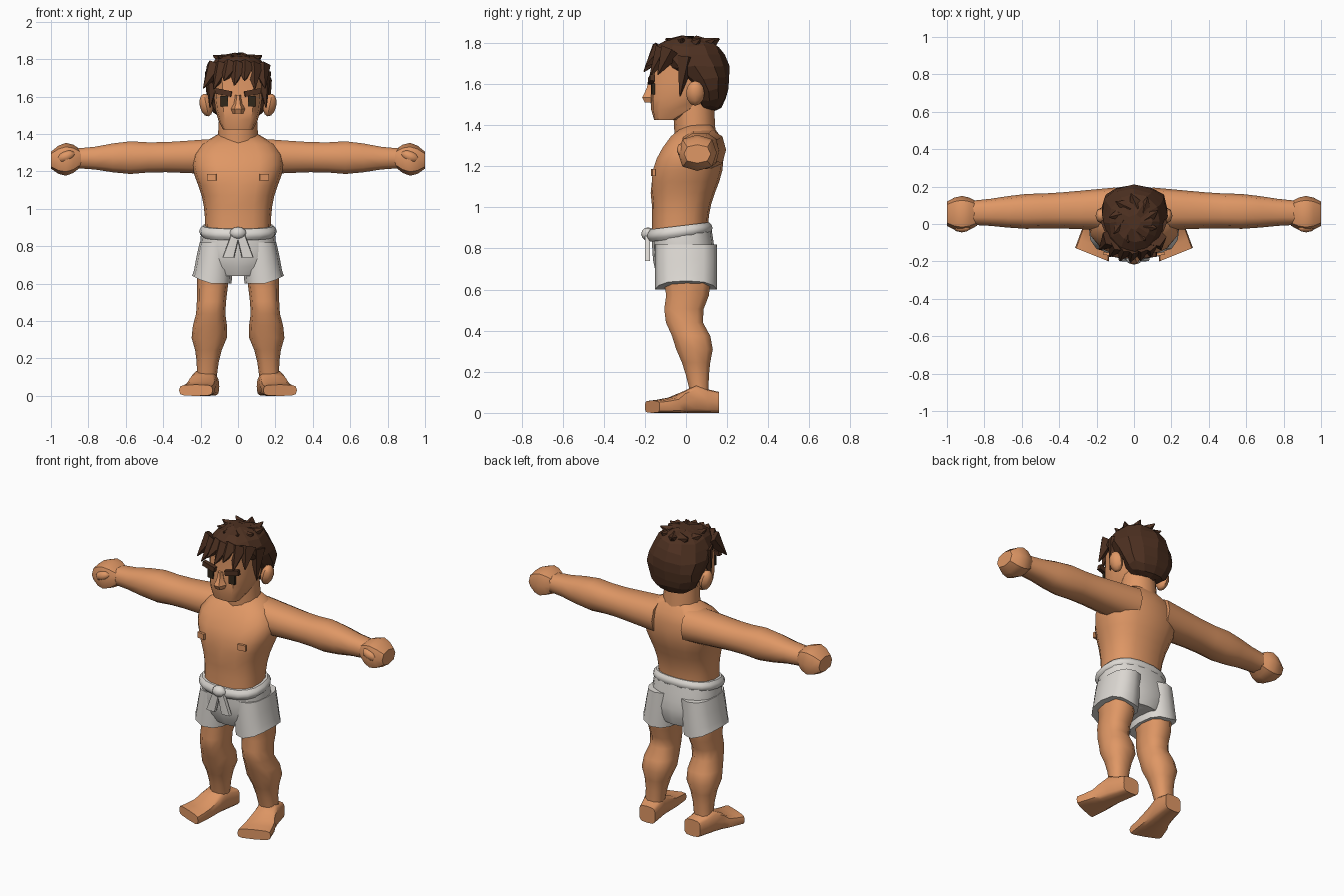
import bpy, bmesh, math, random
from mathutils import Vector, Matrix

random.seed(4)
default_cube = bpy.data.objects.get("Cube")
if default_cube:
    bpy.data.objects.remove(default_cube, do_unlink=True)


def material(name, *rgb):
    mat = bpy.data.materials.new(name)
    mat.use_nodes = True
    mat.diffuse_color = (*rgb, 1)
    shader = mat.node_tree.nodes["Principled BSDF"]
    shader.inputs["Base Color"].default_value = (*rgb, 1)
    return mat


SKIN = material("skin", .74, .31, .13)
HAIR = material("brown hair", .075, .03, .015)
CLOTH = material("white cloth", .72, .69, .65)
DARK = material("dark eye", .03, .02, .01)


def bump(t, at, width):
    """Soft swelling around one place along a part."""
    return math.exp(-((t - at) / width) ** 2)


def arch(t):
    return math.sin(math.pi * t)


def finish(name, bm, mat, mirror=False, angle=45):
    bmesh.ops.recalc_face_normals(bm, faces=bm.faces)
    mesh = bpy.data.meshes.new(name)
    bm.to_mesh(mesh)
    bm.free()
    mesh.materials.append(mat)
    part = bpy.data.objects.new(name, mesh)
    bpy.context.collection.objects.link(part)
    if mirror:
        part.modifiers.new("mirror", "MIRROR").use_mirror_merge = False
    if angle:
        bpy.ops.object.select_all(action="DESELECT")
        part.select_set(True)
        bpy.context.view_layer.objects.active = part
        bpy.ops.object.shade_smooth_by_angle(angle=math.radians(angle))


def loft(name, rule, mat, axis="z", rings=9, sides=12, power=2.5, warp=None, **style):
    """Skin cross-sections; the rule maps t in 0..1 to (x, y, z, radius, radius)."""
    bm = bmesh.new()
    loops = []
    for step in range(rings):
        x, y, z, wide, deep = rule(step / (rings - 1))
        loop = []
        for side in range(sides):
            turn = math.tau * side / sides
            c, s = math.cos(turn), math.sin(turn)
            a = wide * math.copysign(abs(c) ** (2 / power), c)
            b = deep * math.copysign(abs(s) ** (2 / power), s)
            offset = {"z": (a, b, 0), "x": (0, a, b), "y": (a, 0, b)}[axis]
            point = Vector((x, y, z)) + Vector(offset)
            loop.append(bm.verts.new(warp(point) if warp else point))
        loops.append(loop)
    for low, high in zip(loops, loops[1:]):
        for i in range(sides):
            bm.faces.new((low[i - 1], low[i], high[i], high[i - 1]))
    bm.faces.new(loops[0])
    bm.faces.new(loops[-1])
    finish(name, bm, mat, **style)


def placed(center, size, tilt=0, turn=0):
    return (Matrix.Translation(center) @ Matrix.Rotation(tilt, 4, "Y")
            @ Matrix.Rotation(turn, 4, "Z") @ Matrix.Diagonal((*size, 1)))


def box(name, center, size, mat, **pose):
    bm = bmesh.new()
    bmesh.ops.create_cube(bm, size=1, matrix=placed(center, size, **pose))
    finish(name, bm, mat, mirror=True, angle=0)


def blob(name, center, radii, mat, mirror=False, **pose):
    bm = bmesh.new()
    bmesh.ops.create_uvsphere(bm, u_segments=8, v_segments=6, radius=1,
                              matrix=placed(center, radii, **pose))
    finish(name, bm, mat, mirror)


# Torso: chest swelling, rounded shoulders and a crease down the front
def torso_rule(t):
    close = 1 - t ** 12 / 2
    return (0, -.03 + .09 * t * t, .85 + .55 * t,
            (.175 + .075 * bump(t, .75, .3)) * close,
            (.135 + .04 * bump(t, .6, .25)) * close)


def chest_crease(point):
    if point.y < 0 and abs(point.x) < .02 and 1.1 < point.z < 1.35:
        point.y += .018
    return point


loft("torso", torso_rule, SKIN, rings=11, sides=16, warp=chest_crease)
loft("neck", lambda t: (0, .045 - .01 * t, 1.34 + .18 * t, .11 - .01 * t, .1),
     SKIN, rings=3, power=2)
box("nipple", (.14, -.16, 1.17), (.05, .015, .035), SKIN, turn=.15)

# Arms with swelling forearms, and fists
loft("arm", lambda t: (.1 + .76 * t, .08 - .02 * t, 1.28 - .01 * t,
                       .115 - .05 * t + .01 * bump(t, .66, .15),
                       .1 - .045 * t + .02 * bump(t, .66, .15)),
     SKIN, axis="x", sides=10, mirror=True)
loft("fist", lambda t: (.84 + .16 * t, .055, 1.27 - .01 * t,
                        .065 + .03 * arch(t), .045 + .043 * arch(t)),
     SKIN, axis="x", rings=5, sides=8, mirror=True)
blob("thumb", (.92, -.02, 1.28), (.05, .025, .028), SKIN, mirror=True, tilt=.4)

# Legs with knees forward and calves behind
loft("leg", lambda t: (.13 + .04 * t, .07 * t - .04 * bump(t, .36, .12), .7 - .65 * t,
                       .09 - .04 * t + .03 * bump(t, .57, .12),
                       .125 - .085 * t + .02 * bump(t, .57, .12)),
     SKIN, rings=11, sides=10, mirror=True)


# Splayed feet with slanted toes
def foot_rule(t):
    height = .05 - .02 * t + .025 * bump(t, .35, .2)
    return .155 + .07 * t, .16 - .33 * t, height, .055 + .035 * t, height


def toe_slant(point):
    if point.y < -.05:
        point.y += (point.x - .21) * .4
    return point


loft("foot", foot_rule, SKIN, axis="y", rings=7, power=4, warp=toe_slant, mirror=True)


# Shorts, with hems lifted on the outside
def lift_hem(point):
    if point.z < .62:
        point.z += max(0, abs(point.x) - .16) / 2
    return point


loft("shorts_seat", lambda t: (0, -.02 * t, .64 + .25 * t,
                               .225 - .03 * t - .1 * (1 - t) ** 4,
                               .165 - .02 * t - .04 * (1 - t) ** 4),
     CLOTH, rings=6, sides=16)
loft("shorts_leg", lambda t: (.14 - .025 * t, 0, .6 + .22 * t, .105 - .015 * t * t, .15),
     CLOTH, rings=4, warp=lift_hem, mirror=True)


# Belt, higher at the back, with a knot and hanging ends
def raise_back(point):
    point.z += (point.y + .03) * .12
    return point


loft("belt", lambda t: (0, -.03, .85 + .06 * t, .19 + .018 * arch(t), .145 + .016 * arch(t)),
     CLOTH, rings=5, sides=18, warp=raise_back)
blob("belt_knot", (0, -.185, .87), (.045, .033, .033), CLOTH)
loft("belt_end", lambda t: (.012 + .04 * t, -.187, .87 - .13 * t, .022 + .01 * t, .013),
     CLOTH, rings=3, sides=8, power=5, mirror=True)

# Head with a jutting square chin
loft("head", lambda t: (0, -.1 * (1 - t) ** 3, 1.425 + .31 * t,
                        .13 - .05 * (1 - t) ** 4, .165 - .11 * (1 - t) ** 4),
     SKIN, rings=7, power=3.2, angle=35)

# Nose with its tip low, then ears, eyes and brows
loft("nose", lambda t: (0, -.17, 1.51 + .1 * t, .025 + .015 * bump(t, .25, .2) - .01 * t,
                        .02 + .03 * bump(t, .25, .3)),
     SKIN, rings=5, sides=6, power=2, angle=30)
blob("ear", (.17, .045, 1.555), (.035, .045, .062), SKIN, mirror=True, tilt=.2)
box("eye", (.073, -.161, 1.576), (.04, .015, .055), DARK, turn=.1)
box("brow", (.078, -.168, 1.622), (.088, .024, .03), HAIR, tilt=-.2, turn=.12)


# Hair cap: narrow at the nape, reaching forward over the brow, uneven facets
def hair_rule(t):
    t = .05 + .92 * t
    swell = arch(t) ** .7
    forward = min(1, max(0, (t - .4) * 4))
    return (0, .115 - .105 * forward, 1.65 - .18 * math.cos(math.pi * t),
            .178 * swell, (.09 + .11 * forward) * swell)


def ruffle(point):
    return point + Vector([random.uniform(-.007, .007) for _ in range(3)])


loft("hair_cap", hair_rule, HAIR, rings=10, power=2.2, angle=0, warp=ruffle)


# Pointed locks of hair
def locks(name, spikes, **style):
    bm = bmesh.new()
    for root, tip, width in spikes:
        root, tip = Vector(root), Vector(tip)
        along = tip - root
        aim = along.to_track_quat("Z", "Y").to_matrix().to_4x4()
        bmesh.ops.create_cone(bm, cap_ends=True, segments=5, radius1=width, radius2=.003,
                              depth=along.length, matrix=Matrix.Translation(root + along / 2) @ aim)
    finish(name, bm, HAIR, angle=0, **style)


fringe = []
for i in range(7):
    x = .05 * (i - 3)
    fringe.append(((.8 * x, -.12 + 2 * x * x, 1.76),
                   (1.1 * x - .02, -.205 + 3 * x * x, 1.69 - .03 * (i % 2) - 2 * x * x), .055))
locks("fringe", fringe)

crown = []
for i in range(9):
    turn = math.tau * i / 9
    root = Vector((.07 * math.cos(turn), .03 + .07 * math.sin(turn), 1.785))
    sweep = Vector((.07 * math.cos(turn + .6), .07 * math.sin(turn + .6), .035))
    crown.append((root, root + sweep, .045))
locks("crown_locks", crown)
locks("sideburn", [((.13, 0, 1.73), (.15, -.03, 1.54), .05)], mirror=True)
